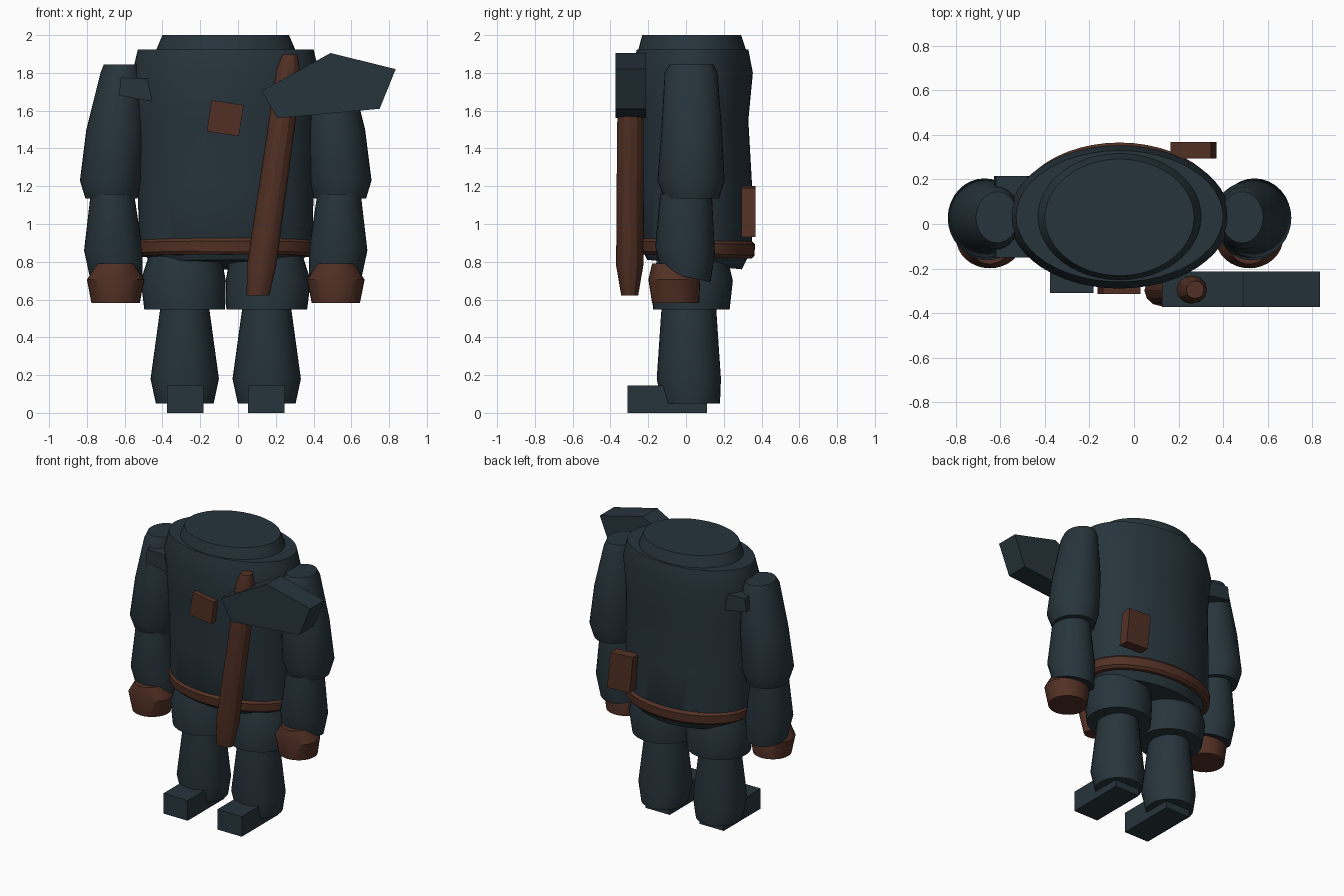
import bpy, bmesh, math
from mathutils import Matrix, Vector

CX = -0.065  # body centre line


def material(name, rgb):
    m = bpy.data.materials.new(name)
    m.diffuse_color = (*rgb, 1)
    return m


CLOTH = material("dark slate cloth", (0.020, 0.035, 0.045))
LEATHER = material("brown leather", (0.085, 0.030, 0.018))


def finish(bm, name, mat):
    bmesh.ops.recalc_face_normals(bm, faces=bm.faces)
    me = bpy.data.meshes.new(name)
    bm.to_mesh(me)
    bm.free()
    ob = bpy.data.objects.new(name, me)
    bpy.context.collection.objects.link(ob)
    me.materials.append(mat)
    bpy.ops.object.select_all(action='DESELECT')
    ob.select_set(True)
    bpy.context.view_layer.objects.active = ob
    bpy.ops.object.shade_smooth_by_angle(angle=math.radians(28))
    return ob


def loft(name, mat, rings, sides=32):
    """Capped tube through rings (x, y, z, radius x, radius y, tilt along y)."""
    bm = bmesh.new()
    loops = []
    for x, y, z, rx, ry, *tilt in rings:
        t = tilt[0] if tilt else 0
        loop = []
        for i in range(sides):
            a = 2 * math.pi * i / sides
            dy = ry * math.sin(a)
            loop.append(bm.verts.new((x + rx * math.cos(a), y + dy, z + t * dy)))
        loops.append(loop)
    for a, b in zip(loops, loops[1:]):
        for i in range(sides):
            j = (i + 1) % sides
            bm.faces.new((a[i], a[j], b[j], b[i]))
    bm.faces.new(loops[0])
    bm.faces.new(loops[-1])
    return finish(bm, name, mat)


def prism(name, mat, outline, y0, y1):
    """Front outline (x, z) extruded from y0 to y1."""
    bm = bmesh.new()
    front = bm.faces.new([bm.verts.new((x, y0, z)) for x, z in outline])
    ext = bmesh.ops.extrude_face_region(bm, geom=[front])
    verts = [v for v in ext["geom"] if isinstance(v, bmesh.types.BMVert)]
    bmesh.ops.translate(bm, verts=verts, vec=(0, y1 - y0, 0))
    return finish(bm, name, mat)


# Torso, collar and belt
loft("torso", CLOTH, [
    (CX, 0.045, 0.785, 0.39, 0.25, -0.10),
    (CX, 0.05, 0.88, 0.46, 0.30, -0.05),
    (CX, 0.045, 1.20, 0.465, 0.305),
    (CX, 0.03, 1.55, 0.475, 0.30),
    (CX, 0.032, 1.80, 0.495, 0.322),
    (CX, 0.035, 1.925, 0.465, 0.295)], 48)
loft("collar", CLOTH, [
    (CX, 0.033, 1.90, 0.375, 0.29),
    (CX, 0.033, 1.925, 0.367, 0.284),
    (CX, 0.03, 2.0, 0.335, 0.262)], 48)
loft("belt", LEATHER, [
    (CX, 0.05, 0.828, 0.448, 0.298, -0.04),
    (CX, 0.05, 0.845, 0.468, 0.312, -0.04),
    (CX, 0.05, 0.90, 0.472, 0.316, -0.03),
    (CX, 0.05, 0.918, 0.455, 0.300, -0.03)], 48)

# Limbs, repeated on both sides of the centre line
for side, s in (("right", -1), ("left", 1)):
    loft(side + "_upper_arm", CLOTH, [
        (CX + s * 0.605, 0.03, 1.135, 0.138, 0.145),
        (CX + s * 0.607, 0.027, 1.23, 0.165, 0.178),
        (CX + s * 0.58, 0.03, 1.50, 0.158, 0.160),
        (CX + s * 0.555, 0.027, 1.80, 0.108, 0.140),
        (CX + s * 0.55, 0.03, 1.845, 0.095, 0.115)])
    loft(side + "_forearm", CLOTH, [
        (CX + s * 0.58, 0.0, 0.72, 0.140, 0.13, -0.22),
        (CX + s * 0.595, -0.005, 0.86, 0.155, 0.158, -0.1),
        (CX + s * 0.60, 0.0, 1.16, 0.115, 0.137)])
    loft(side + "_glove", LEATHER, [
        (CX + s * 0.583, -0.055, 0.583, 0.128, 0.125),
        (CX + s * 0.583, -0.062, 0.705, 0.152, 0.137),
        (CX + s * 0.583, -0.065, 0.79, 0.100, 0.115)])
    loft(side + "_thigh", CLOTH, [
        (CX + s * 0.217, 0.028, 0.548, 0.214, 0.203),
        (CX + s * 0.225, 0.033, 0.70, 0.225, 0.215),
        (CX + s * 0.215, 0.035, 0.84, 0.19, 0.18)])
    loft(side + "_shin", CLOTH, [
        (CX + s * 0.217, 0.025, 0.05, 0.153, 0.155),
        (CX + s * 0.217, 0.015, 0.18, 0.181, 0.170),
        (CX + s * 0.217, 0.015, 0.58, 0.126, 0.143)])
    fx = CX + s * 0.215
    prism(side + "_foot", CLOTH, [(fx - 0.097, 0), (fx + 0.097, 0),
                                  (fx + 0.097, 0.145), (fx - 0.097, 0.145)],
          -0.31, 0.11)

# Patches and pouch
prism("chest_patch", LEATHER, [(-0.14, 1.655), (0.03, 1.63), (0.005, 1.465),
                               (-0.165, 1.49)], -0.315, -0.26)
prism("shoulder_block", CLOTH, [(-0.63, 1.68), (-0.62, 1.775), (-0.48, 1.77),
                                (-0.455, 1.65)], -0.15, 0.215)
pouch = prism("back_pouch", LEATHER, [(0.165, 1.20), (0.345, 1.19), (0.37, 0.93),
                                      (0.19, 0.94)], 0.295, 0.368)

# Axe: tapered handle and flat heavy head
loft("axe_handle", LEATHER, [
    (0.106, -0.298, 0.622, 0.060, 0.045),
    (0.125, -0.298, 0.78, 0.078, 0.072),
    (0.228, -0.295, 1.50, 0.072, 0.070),
    (0.265, -0.295, 1.82, 0.062, 0.062),
    (0.275, -0.295, 1.898, 0.040, 0.040)], 12)
prism("axe_head", CLOTH, [(0.125, 1.705), (0.21, 1.56), (0.75, 1.61),
                          (0.835, 1.82), (0.49, 1.905)], -0.373, -0.213)
